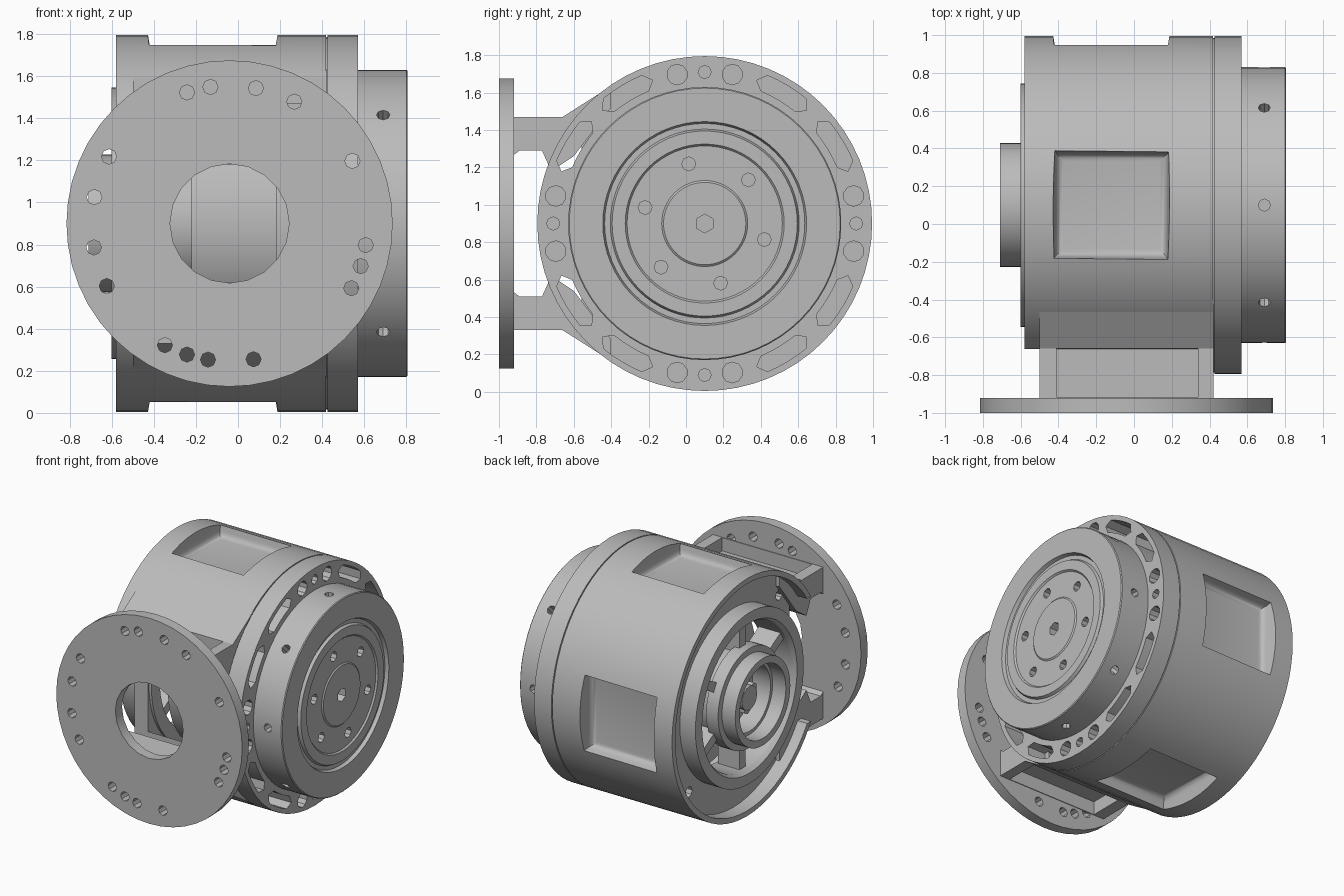
import bpy
import bmesh
from math import cos, sin, pi, radians
from mathutils import Matrix, Vector

if "Cube" in bpy.data.objects:
    bpy.data.objects.remove(bpy.data.objects["Cube"])

CY, CZ = 0.10, 0.90      # housing axis, running along x
FX = -0.04               # mounting flange centre
X_AXIS, Y_AXIS = Vector((1, 0, 0)), Vector((0, 1, 0))

metal = bpy.data.materials.new("cast grey")
metal.use_nodes = True
metal.diffuse_color = (0.5, 0.5, 0.5, 1)
metal.node_tree.nodes["Principled BSDF"].inputs["Base Color"].default_value = (0.5, 0.5, 0.5, 1)


def polar(x, r, deg):
    a = radians(deg)
    return Vector((x, CY + r * cos(a), CZ + r * sin(a)))


def finish(name, bm):
    bmesh.ops.remove_doubles(bm, verts=bm.verts, dist=1e-5)
    bmesh.ops.recalc_face_normals(bm, faces=bm.faces)
    mesh = bpy.data.meshes.new(name)
    bm.to_mesh(mesh)
    bm.free()
    obj = bpy.data.objects.new(name, mesh)
    bpy.context.collection.objects.link(obj)
    mesh.materials.append(metal)
    return obj


def rod(bm, centre, axis, r, length, segs=12):
    rot = Vector(axis).to_track_quat('Z', 'Y').to_matrix().to_4x4()
    bmesh.ops.create_cone(bm, cap_ends=True, segments=segs, radius1=r, radius2=r,
                          depth=length, matrix=Matrix.Translation(centre) @ rot)


def block(bm, lo, hi):
    lo, hi = Vector(lo), Vector(hi)
    mat = Matrix.Translation((lo + hi) / 2) @ Matrix.Diagonal((*(hi - lo), 1))
    return bmesh.ops.create_cube(bm, size=1, matrix=mat)["verts"]


def prism(bm, points, x0, x1):
    face = bm.faces.new([bm.verts.new((x0, p[0], p[1])) for p in points])
    new = bmesh.ops.extrude_face_region(bm, geom=[face])["geom"]
    verts = [v for v in new if isinstance(v, bmesh.types.BMVert)]
    bmesh.ops.translate(bm, verts=verts, vec=(x1 - x0, 0, 0))


def turned(name, profile, segs=64):
    """Closed (x, radius) profile turned about the housing axis."""
    bm = bmesh.new()
    rings = [[bm.verts.new(polar(x, r, 360 * i / segs)) for x, r in profile]
             for i in range(segs)]
    n = len(profile)
    for i in range(segs):
        a, b = rings[i], rings[(i + 1) % segs]
        for j in range(n):
            k = (j + 1) % n
            bm.faces.new((a[j], a[k], b[k], b[j]))
    return finish(name, bm)


def cut(obj, bm):
    tool = finish("cutter", bm)
    tool.hide_render = True
    mod = obj.modifiers.new("cut", 'BOOLEAN')
    mod.operation = 'DIFFERENCE'
    mod.solver = 'EXACT'
    mod.object = tool
    bpy.context.view_layer.objects.active = obj
    bpy.ops.object.modifier_apply(modifier=mod.name)
    bpy.data.objects.remove(tool)


# Main housing: hollow drum with a recessed left end and a seam near the right
housing = turned("housing", [
    (-0.58, 0.855), (-0.58, 0.895), (0.418, 0.895), (0.418, 0.885), (0.426, 0.885),
    (0.426, 0.895), (0.57, 0.895), (0.57, 0.5), (0.2, 0.5), (0.2, 0.74),
    (-0.36, 0.74), (-0.36, 0.62), (-0.47, 0.62), (-0.47, 0.855)])

# Window facing the mounting flange
bm = bmesh.new()
block(bm, (-0.7, -1, 0.43), (0.18, -0.56, 1.37))
cut(housing, bm)

# Filleted pockets on the top, bottom and back
bm = bmesh.new()
for deg in (0, 90, 270):
    pocket = bmesh.new()
    block(pocket, (-0.44, -0.32, 0.77), (0.2, 0.32, 1.0))
    floor = [v for v in pocket.verts if v.co.z < 0.8]
    for v in floor:
        v.co.x = -0.12 + (v.co.x + 0.12) * 0.92
        v.co.y *= 0.85
    edges = [e for e in pocket.edges if all(v in floor for v in e.verts)]
    bmesh.ops.bevel(pocket, geom=edges, offset=0.04, segments=4, profile=0.5, affect='EDGES')
    pocket.transform(Matrix.Translation((0, CY, CZ)) @ Matrix.Rotation(radians(deg - 90), 4, 'X'))
    mesh = bpy.data.meshes.new("pocket")
    pocket.to_mesh(mesh)
    pocket.free()
    bm.from_mesh(mesh)
    bpy.data.meshes.remove(mesh)
cut(housing, bm)

# Bolt holes and curved slots around the right rim, holes in the left recess
bm = bmesh.new()
for quarter in range(0, 360, 90):
    rod(bm, polar(0.57, 0.81, quarter), X_AXIS, 0.035, 0.2, 8)
    for side in (-1, 1):
        rod(bm, polar(0.57, 0.81, quarter + side * 10.5), X_AXIS, 0.055, 0.3, 10)
        mid = quarter + 45 + side * 14
        arc = [mid + d for d in (-8, -4, 0, 4, 8)]
        outline = ([polar(0, 0.86, d) for d in arc] + [polar(0, 0.815, mid + 11)]
                   + [polar(0, 0.77, d) for d in reversed(arc)] + [polar(0, 0.815, mid - 11)])
        prism(bm, [(p.y, p.z) for p in outline], 0.12, 0.65)
    rod(bm, polar(-0.47, 0.76, quarter + 45), X_AXIS, 0.04, 0.12, 8)
cut(housing, bm)

# Output disc on the right with grooves, face holes and radial rim holes
disc = turned("output_disc", [
    (0.5, 0), (0.5, 0.6), (0.57, 0.6), (0.57, 0.73), (0.8, 0.73), (0.806, 0.724),
    (0.806, 0.545), (0.78, 0.535), (0.78, 0.505), (0.8, 0.495), (0.8, 0.425),
    (0.788, 0.415), (0.788, 0.23), (0.796, 0.22), (0.796, 0)])
bm = bmesh.new()
for i in range(8):
    a = pi * i / 4
    rod(bm, polar(0.69, 0.73, 45 * i), (0, cos(a), sin(a)), 0.032, 0.16, 8)
for i in range(6):
    rod(bm, polar(0.8, 0.33, 45 + 60 * i), X_AXIS, 0.037, 0.16, 8)
rod(bm, polar(0.8, 0, 0), X_AXIS, 0.05, 0.16, 6)
cut(disc, bm)

# Inner core behind the window
turned("inner_core", [(-0.22, 0), (-0.22, 0.62), (0.25, 0.62), (0.25, 0)])

# Left bearing ring, hollow stepped hub and spokes
turned("bearing_ring", [(-0.6, 0.565), (-0.6, 0.645), (-0.34, 0.645), (-0.34, 0.545), (-0.57, 0.545)])
turned("hub", [(-0.71, 0.275), (-0.71, 0.328), (-0.6, 0.328), (-0.6, 0.375), (-0.5, 0.375),
               (-0.5, 0.34), (-0.2, 0.34), (-0.2, 0.2), (-0.45, 0.2), (-0.45, 0.25),
               (-0.6, 0.25), (-0.6, 0.275)], 48)
bm = bmesh.new()
for i in range(6):
    verts = block(bm, (-0.54, -0.035, 0.33), (-0.36, 0.035, 0.56))
    mat = Matrix.Translation((0, CY, CZ)) @ Matrix.Rotation(pi * i / 3, 4, 'X')
    bmesh.ops.transform(bm, matrix=mat, verts=verts)
finish("spokes", bm)

# Shaft end and bolts inside the hub
bm = bmesh.new()
rod(bm, polar(-0.4, 0, 0), X_AXIS, 0.09, 0.4, 16)
for i in range(6):
    rod(bm, polar(-0.37, 0.15, 60 * i), X_AXIS, 0.04, 0.32, 6)
finish("shaft_and_bolts", bm)

# Mounting flange at the front with its bore and bolt circle
bm = bmesh.new()
rod(bm, (FX, -0.96, CZ), Y_AXIS, 0.775, 0.08, 48)
flange = finish("mounting_flange", bm)
bm = bmesh.new()
rod(bm, (FX, -0.96, CZ), Y_AXIS, 0.283, 0.3, 20)
for deg in (62, 79, 98, 108, 151, 169, 190, 207, 242, 252, 261, 280, 332, 342, 351, 27):
    a = radians(deg)
    rod(bm, (FX + 0.655 * cos(a), -0.96, CZ + 0.655 * sin(a)), Y_AXIS, 0.036, 0.3, 8)
cut(flange, bm)

# Upper and lower arms joining the flange to the housing
ARM = [(-0.93, 0.57), (-0.66, 0.57), (-0.40, 0.735), (-0.40, 0.62), (-0.6, 0.36),
       (-0.72, 0.28), (-0.77, 0.39), (-0.89, 0.39), (-0.93, 0.36)]
for name, s in (("upper_arm", 1), ("lower_arm", -1)):
    bm = bmesh.new()
    prism(bm, [(y, CZ + s * h) for y, h in ARM], -0.5, 0.42)
    arm = finish(name, bm)
    bm = bmesh.new()
    z0, z1 = sorted((CZ + s * 0.47, CZ + s * 0.8))
    block(bm, (-0.41, -0.915, z0), (0.34, -0.66, z1))
    cut(arm, bm)

# Smooth round walls, crisp edges
bpy.ops.object.select_all(action='DESELECT')
for obj in bpy.context.collection.objects:
    if obj.type == 'MESH' and metal.name in obj.data.materials:
        obj.select_set(True)
        bpy.context.view_layer.objects.active = obj
bpy.ops.object.shade_smooth_by_angle(angle=radians(30))
